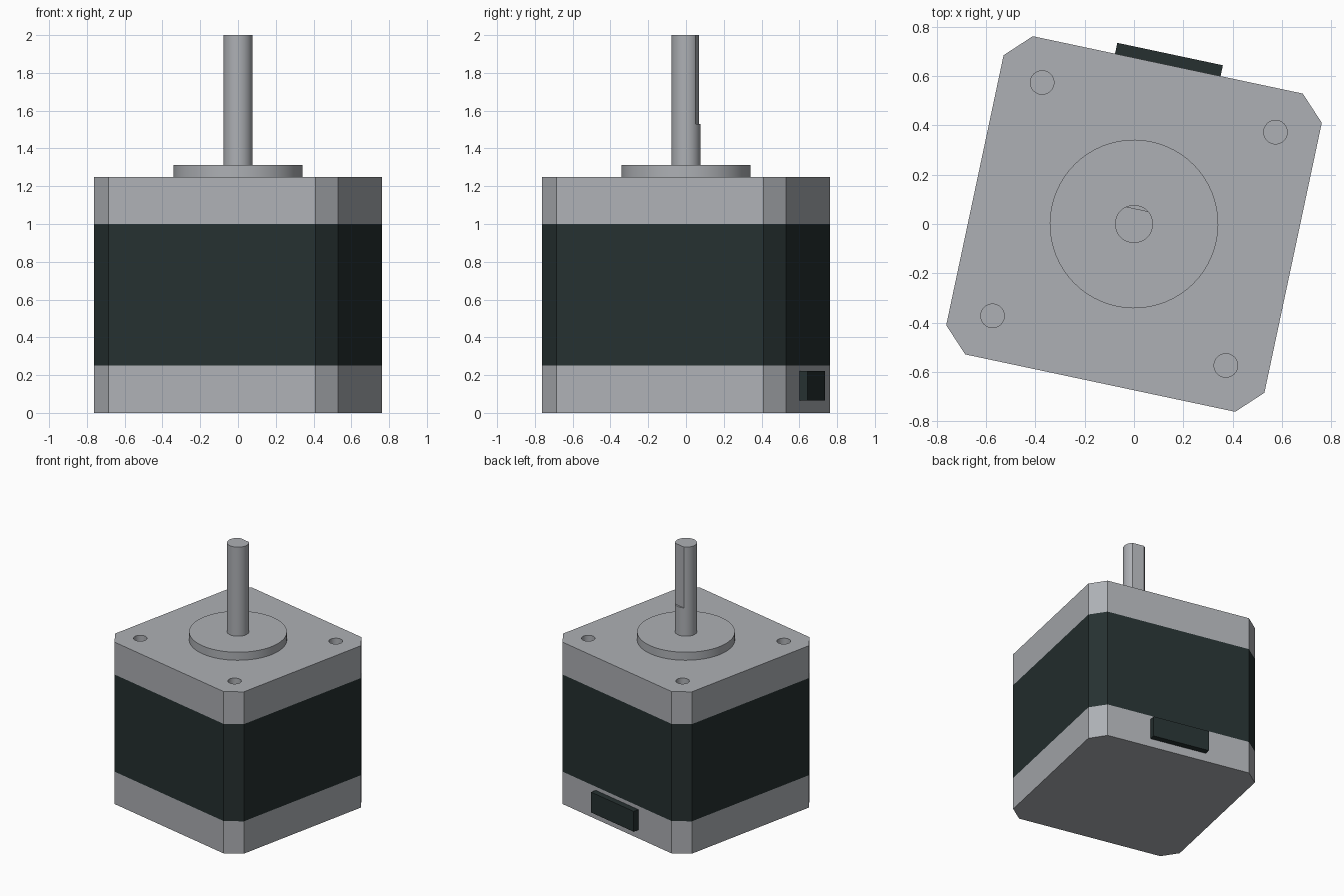
import bpy, bmesh, math
from mathutils import Matrix, Vector

if "Cube" in bpy.data.objects:
    bpy.data.objects.remove(bpy.data.objects["Cube"], do_unlink=True)

TURN = Matrix.Rotation(math.radians(-12), 4, "Z")   # whole motor is turned about z
HALF, CORNER = 0.66, 0.56                           # body half width, chamfer start


def material(name, rgb):
    m = bpy.data.materials.new(name)
    m.use_nodes = True
    m.diffuse_color = (*rgb, 1)
    m.node_tree.nodes["Principled BSDF"].inputs["Base Color"].default_value = (*rgb, 1)
    return m


metal = material("brushed grey metal", (0.42, 0.435, 0.46))
dark = material("dark green black", (0.019, 0.03, 0.03))


def finish(name, bm, mat):
    bmesh.ops.recalc_face_normals(bm, faces=bm.faces)
    mesh = bpy.data.meshes.new(name)
    bm.to_mesh(mesh)
    bm.free()
    mesh.materials.append(mat)
    obj = bpy.data.objects.new(name, mesh)
    obj.matrix_world = TURN
    bpy.context.collection.objects.link(obj)
    return obj


def prism(name, outline, z0, z1, mat):
    bm = bmesh.new()
    base = bm.faces.new([bm.verts.new((x, y, z0)) for x, y in outline])
    top = bmesh.ops.extrude_face_region(bm, geom=[base])["geom"]
    verts = [v for v in top if isinstance(v, bmesh.types.BMVert)]
    bmesh.ops.translate(bm, verts=verts, vec=(0, 0, z1 - z0))
    return finish(name, bm, mat)


def circle(radius, cx=0, cy=0, n=64):
    return [(cx + radius * math.cos(2 * math.pi * i / n),
             cy + radius * math.sin(2 * math.pi * i / n)) for i in range(n)]


def box(x0, x1, y0, y1):
    return [(x0, y0), (x1, y0), (x1, y1), (x0, y1)]


def select(obj):
    bpy.ops.object.select_all(action="DESELECT")
    obj.select_set(True)
    bpy.context.view_layer.objects.active = obj


def cut(obj, cutter):
    cutter.hide_render = True
    mod = obj.modifiers.new("cut", "BOOLEAN")
    mod.operation, mod.solver, mod.object = "DIFFERENCE", "EXACT", cutter
    bpy.context.view_layer.update()
    select(obj)
    bpy.ops.object.modifier_apply(modifier=mod.name)
    bpy.data.objects.remove(cutter, do_unlink=True)


def smooth(obj):
    select(obj)
    bpy.ops.object.shade_smooth_by_angle(angle=math.radians(20))


# Body: chamfered square sections stacked up
quarter = [Vector((HALF, CORNER)), Vector((CORNER, HALF))]
body = [Matrix.Rotation(math.pi / 2 * k, 2) @ p for k in range(4) for p in quarter]
prism("rear_end_cap", body, 0, 0.25, metal)
prism("stator_core", body, 0.25, 1.0, dark)
flange = prism("front_flange", body, 1.0, 1.25, metal)

# Blind screw holes in the flange
for sx in (-1, 1):
    for sy in (-1, 1):
        hole = circle(0.048, sx * 0.484, sy * 0.484, 32)
        cut(flange, prism("hole_cutter", hole, 1.11, 1.4, metal))
smooth(flange)

# Pilot boss and output shaft with a flat
smooth(prism("pilot_boss", circle(0.342), 1.25, 1.312, metal))
shaft = prism("output_shaft", circle(0.077), 1.312, 2.0, metal)
cut(shaft, prism("flat_cutter", box(-0.2, 0.2, 0.062, 0.2), 1.53, 2.1, metal))
smooth(shaft)

# Wiring connector on the back
prism("wire_connector", box(-0.219, 0.219, 0.64, 0.705), 0.065, 0.222, dark)
